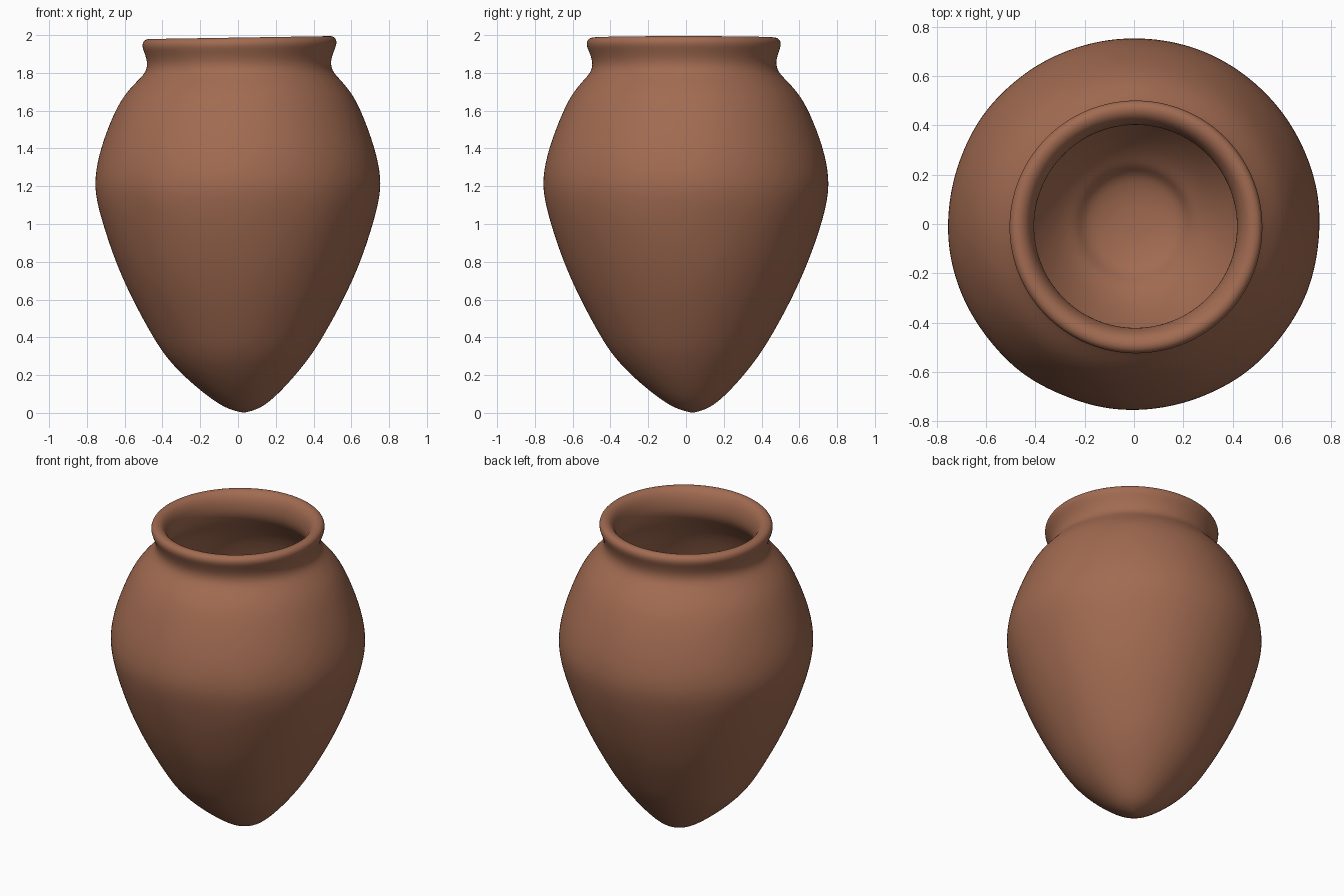
import bpy, bmesh, math
from mathutils import Vector, noise

cube = bpy.data.objects.get("Cube")
if cube:
    bpy.data.objects.remove(cube, do_unlink=True)

SEGMENTS = 64

# Wall section (radius, height): outer foot to rim, then down inside to the floor
OUTER = [(0.05, 0.012), (0.11, 0.035), (0.195, 0.1), (0.3, 0.2), (0.385, 0.3),
         (0.45, 0.4), (0.56, 0.6), (0.65, 0.8), (0.718, 1.0), (0.75, 1.13),
         (0.76, 1.24), (0.729, 1.4), (0.653, 1.6), (0.595, 1.7), (0.53, 1.77),
         (0.493, 1.81), (0.484, 1.86), (0.502, 1.915), (0.517, 1.95),
         (0.511, 1.98), (0.485, 1.995)]
INNER = [(0.45, 1.985), (0.425, 1.95), (0.412, 1.9), (0.412, 1.84), (0.44, 1.78),
         (0.52, 1.7), (0.58, 1.6), (0.65, 1.4), (0.675, 1.24), (0.64, 1.0),
         (0.57, 0.8), (0.48, 0.6), (0.38, 0.42), (0.29, 0.31), (0.23, 0.27),
         (0.2, 0.22), (0.1, 0.19)]


def place(radius, height, angle):
    """Hand-thrown wobble: foot off centre, rim slightly tilted."""
    foot = max(0, 1 - height / 0.25)
    neck = min(1, max(0, (height - 1.6) / 0.35))
    p = Vector((radius * math.cos(angle), radius * math.sin(angle), height))
    lump = 0.007 * noise.noise(p * 3.5) * (1 - neck)
    p.x += p.x * lump + 0.03 * foot + 0.008 * neck
    p.y += p.y * lump + 0.035 * foot - 0.012 * neck
    p.z += neck * (0.016 * p.x - 0.004)
    return p


# Turned body
bm = bmesh.new()
rings = [[bm.verts.new(place(r, z, math.tau * i / SEGMENTS)) for i in range(SEGMENTS)]
         for r, z in OUTER + INNER]
for low, high in zip(rings, rings[1:]):
    for i in range(SEGMENTS):
        j = (i + 1) % SEGMENTS
        bm.faces.new((low[i], low[j], high[j], high[i]))

# Close the foot and the inner floor
foot_tip = bm.verts.new((0.03, 0.035, 0.0))
floor_mid = bm.verts.new((0.01, 0.01, 0.185))
for i in range(SEGMENTS):
    j = (i + 1) % SEGMENTS
    bm.faces.new((foot_tip, rings[0][j], rings[0][i]))
    bm.faces.new((floor_mid, rings[-1][i], rings[-1][j]))
bmesh.ops.recalc_face_normals(bm, faces=bm.faces)

mesh = bpy.data.meshes.new("clay_jar")
bm.to_mesh(mesh)
bm.free()
mesh.shade_smooth()
jar = bpy.data.objects.new("clay_jar", mesh)
bpy.context.collection.objects.link(jar)

subsurf = jar.modifiers.new("Smooth", 'SUBSURF')
subsurf.levels = subsurf.render_levels = 2

# Fired clay
clay = bpy.data.materials.new("terracotta")
clay.use_nodes = True
colour = (0.36, 0.147, 0.083, 1)
clay.diffuse_color = colour
bsdf = clay.node_tree.nodes["Principled BSDF"]
bsdf.inputs["Base Color"].default_value = colour
bsdf.inputs["Roughness"].default_value = 0.85
mesh.materials.append(clay)
